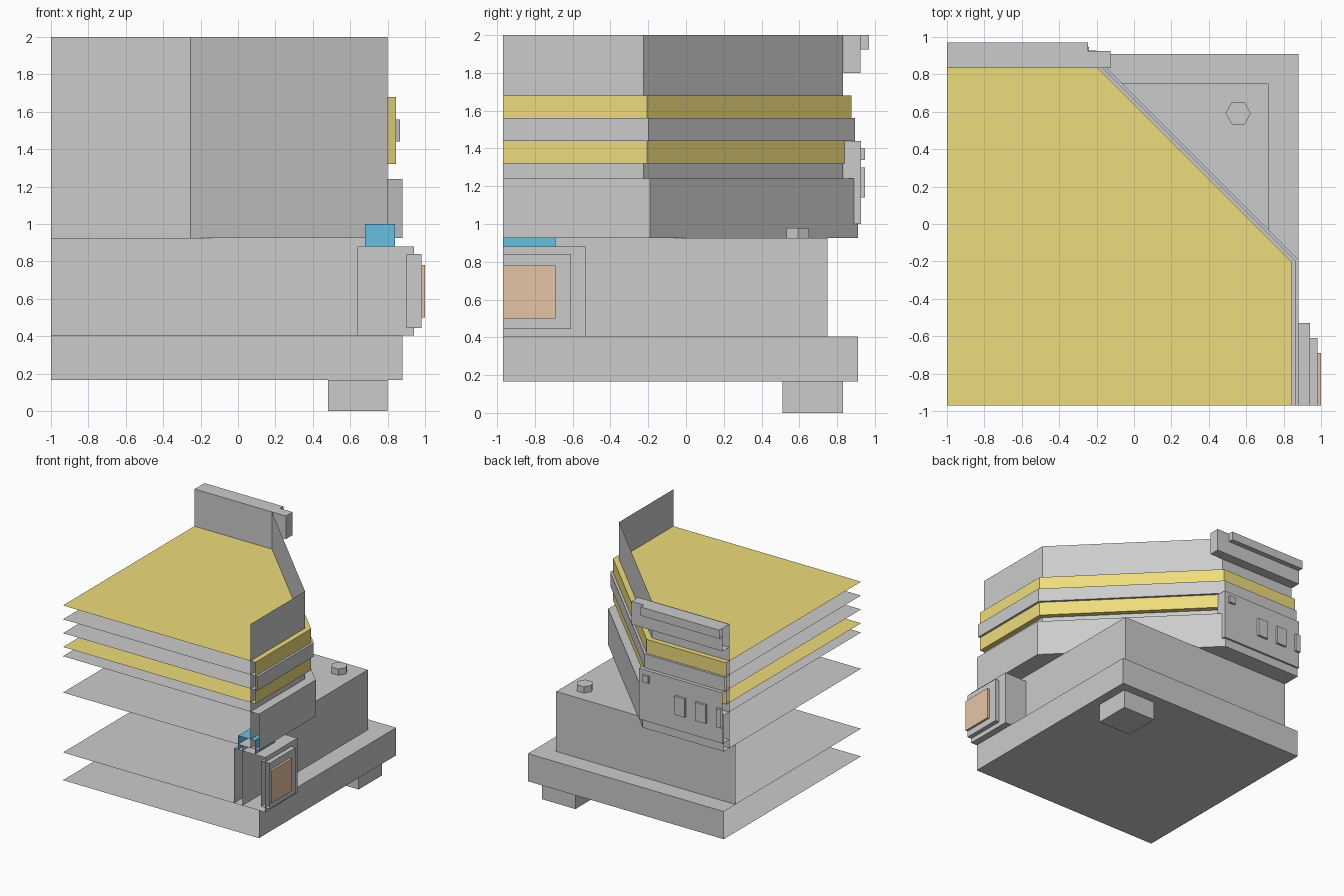
import bpy, bmesh, math

if "Cube" in bpy.data.objects:
    bpy.data.objects.remove(bpy.data.objects["Cube"])

# Quarter section of an octagonal tower: open on the cut planes x = CX and y = CY
CX, CY = -1.0, -0.97


def material(name, rgb):
    m = bpy.data.materials.new(name)
    m.diffuse_color = (*rgb, 1)
    m.use_nodes = True
    m.node_tree.nodes["Principled BSDF"].inputs["Base Color"].default_value = m.diffuse_color
    return m


yellow = material("yellow", (0.85, 0.72, 0.20))
blue = material("blue", (0.13, 0.53, 0.75))
orange = material("orange", (0.78, 0.56, 0.38))


def prism(name, profile, z0, z1, mat=None, caps=True):
    """Extrude a counter-clockwise profile, leaving the cut planes open."""
    bm = bmesh.new()
    low = [bm.verts.new((x, y, z0)) for x, y in profile]
    high = [bm.verts.new((x, y, z1)) for x, y in profile]
    n = len(profile)
    for i in range(n):
        j = (i + 1) % n
        a, b = profile[i], profile[j]
        on_cut = any(abs(a[k] - c) < 1e-4 and abs(b[k] - c) < 1e-4
                     for k, c in ((0, CX), (1, CY)))
        if not on_cut:
            bm.faces.new((low[i], low[j], high[j], high[i]))
    if caps:
        bm.faces.new(low[::-1])
        bm.faces.new(high)
    loose = [v for v in bm.verts if not v.link_faces]
    bmesh.ops.delete(bm, geom=loose, context='VERTS')
    me = bpy.data.meshes.new(name)
    bm.to_mesh(me)
    bm.free()
    ob = bpy.data.objects.new(name, me)
    bpy.context.collection.objects.link(ob)
    if mat:
        me.materials.append(mat)
    return ob


def box(name, x0, x1, y0, y1, z0, z1, mat=None):
    return prism(name, [(x0, y0), (x1, y0), (x1, y1), (x0, y1)], z0, z1, mat)


def octagon_quarter(r):
    """Quarter of a regular octagon with apothem r around the cut corner."""
    h = r * math.tan(math.pi / 8)
    return [(CX, CY), (CX + r, CY), (CX + r, CY + h),
            (CX + h, CY + r), (CX, CY + r)]


# Base: foot, slab and main block
box("foot", 0.48, 0.80, 0.51, 0.83, 0, 0.165)
box("base_slab", CX, 0.88, CY, 0.91, 0.165, 0.405)
box("main_block", CX, 0.72, CY, 0.75, 0.405, 0.925)

# Hexagonal bolt on the block
hexagon = [(0.557 + 0.068 * math.cos(k * math.pi / 3),
            0.592 + 0.068 * math.sin(k * math.pi / 3)) for k in range(6)]
prism("corner_bolt", hexagon, 0.925, 0.98)

# Octagonal tower: thin wall, lower skirt and bands
prism("tower_wall", octagon_quarter(1.80), 0.925, 2.0, caps=False)
prism("lower_skirt", octagon_quarter(1.88), 0.925, 1.24)
prism("yellow_band", octagon_quarter(1.845), 1.32, 1.68, yellow)
prism("middle_band", octagon_quarter(1.865), 1.44, 1.56)

# Side port with frame, orange screen and blue lamp
box("port_housing", 0.64, 0.94, CY, -0.53, 0.405, 0.88)
box("port_frame", 0.90, 0.98, CY, -0.61, 0.445, 0.84)
box("port_screen", 0.98, 1.0, CY, -0.69, 0.50, 0.78, orange)
box("port_lamp", 0.68, 0.84, CY, -0.69, 0.88, 1.0, blue)

# Back panel with windows
box("back_panel", CX, -0.20, 0.835, 0.927, 1.0, 1.44)
for i, x in enumerate((-1.0, -0.8, -0.6)):
    box(f"panel_window_{i}", max(CX, x - 0.05), x + 0.05, 0.927, 0.947, 1.14, 1.30)
box("panel_button", -0.30, -0.24, 0.927, 0.947, 1.34, 1.40)

# Beam and strip on the back parapet
box("parapet_beam", CX, -0.125, 0.835, 0.925, 1.80, 2.0)
box("parapet_strip", CX, -0.245, 0.925, 0.97, 1.925, 2.0)
